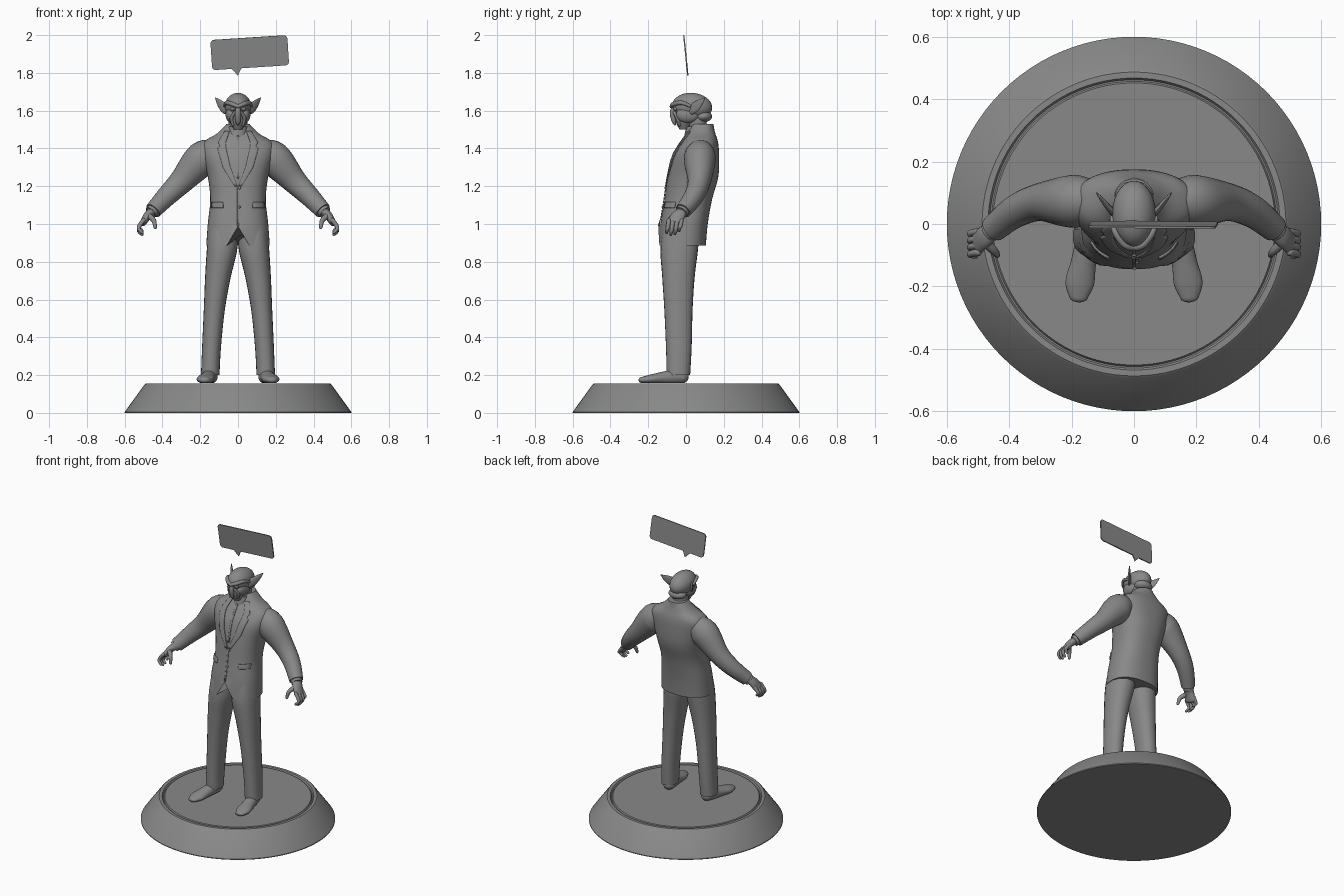
import bpy, bmesh, math
from mathutils import Vector, Matrix
from mathutils.bvhtree import BVHTree

if "Cube" in bpy.data.objects:
    bpy.data.objects.remove(bpy.data.objects["Cube"])

grey = bpy.data.materials.new("plain grey")
grey.use_nodes = True
tone = (.25, .25, .25, 1)
grey.diffuse_color = tone
grey.node_tree.nodes["Principled BSDF"].inputs["Base Color"].default_value = tone

X, Y, Z = Vector((1, 0, 0)), Vector((0, 1, 0)), Vector((0, 0, 1))


def finish(name, bm, mirror=False, angle=40):
    """Turn a bmesh into a smooth shaded object, optionally mirrored."""
    bmesh.ops.recalc_face_normals(bm, faces=bm.faces)
    mesh = bpy.data.meshes.new(name)
    bm.to_mesh(mesh)
    bm.free()
    obj = bpy.data.objects.new(name, mesh)
    bpy.context.collection.objects.link(obj)
    mesh.materials.append(grey)
    bpy.ops.object.select_all(action='DESELECT')
    obj.select_set(True)
    bpy.context.view_layer.objects.active = obj
    bpy.ops.object.shade_smooth_by_angle(angle=math.radians(angle))
    if mirror:
        obj.modifiers.new("other side", 'MIRROR')
    return obj


def resample(points, steps):
    """Smooth spline through points of any dimension."""
    p = [Vector(q) for q in points]
    p = [p[0]] + p + [p[-1]]
    out = []
    for a, b, c, d in zip(p, p[1:], p[2:], p[3:]):
        for i in range(steps):
            t = i / steps
            out.append(b + (c - a) * (t / 2) + (a * 2 - b * 5 + c * 4 - d) * (t * t / 2)
                       + (b * 3 - a - c * 3 + d) * (t ** 3 / 2))
    return out + [p[-1]]


def tube(name, points, side=X, axis=None, power=2, sides=24, steps=5,
         mirror=False, rounded=False, shape=None):
    """Loft through sections given as x, y, z, half width, half depth."""
    path = resample(points, steps)
    spots = [Vector(p[:3]) for p in path]
    frames = []
    for i, p in enumerate(path):
        t = axis or (spots[min(i + 1, len(path) - 1)] - spots[max(i - 1, 0)]).normalized()
        v = t.cross(side).normalized()
        frames.append((spots[i], v.cross(t), v, t, p[3], p[4]))
    if rounded:
        for end, sign in ((0, -1), (-1, 1)):
            c, u, v, t, a, b = frames[end]
            r = min(a, b) * sign
            caps = [(c + t * r * math.sin(k), u, v, t, a * math.cos(k), b * math.cos(k))
                    for k in (.5, 1, 1.4)]
            frames = caps[::-1] + frames if sign < 0 else frames + caps
    bm = bmesh.new()
    rings = []
    for c, u, v, t, a, b in frames:
        ring = []
        for k in range(sides):
            ang = math.tau * k / sides
            cu, cv = math.cos(ang), math.sin(ang)
            e = 2 / power
            ring.append(bm.verts.new(c + u * a * math.copysign(abs(cu) ** e, cu)
                                     + v * b * math.copysign(abs(cv) ** e, cv)))
        rings.append(ring)
    for r, s in zip(rings, rings[1:]):
        for k in range(sides):
            n = (k + 1) % sides
            bm.faces.new((r[k], r[n], s[n], s[k]))
    bm.faces.new(rings[0])
    bm.faces.new(rings[-1])
    if shape:
        for vert in bm.verts:
            shape(vert.co)
    return finish(name, bm, mirror)


def ball(name, centre, radii, mirror=False, tilt=0):
    bm = bmesh.new()
    bmesh.ops.create_uvsphere(bm, u_segments=28, v_segments=18, radius=1)
    bm.transform(Matrix.Translation(centre) @ Matrix.Rotation(tilt, 4, 'X')
                 @ Matrix.Diagonal((*radii, 1)))
    return finish(name, bm, mirror)


# Plinth with a shallow groove inside its rim
bm = bmesh.new()
profile = [(0, 0), (.6, 0), (.6, .005), (.495, .15), (.487, .156), (.468, .156),
           (.462, .147), (.457, .147), (.452, .155), (0, .155)]
verts = [bm.verts.new((r, 0, z)) for r, z in profile]
edges = [bm.edges.new(pair) for pair in zip(verts, verts[1:])]
bmesh.ops.spin(bm, geom=verts + edges, axis=Z, cent=(0, 0, 0), angle=math.tau, steps=96)
bmesh.ops.remove_doubles(bm, verts=bm.verts, dist=.0005)
finish("plinth", bm, angle=25)


# Jacket body, with the hem cut away at the front
def cutaway(co):
    if co.y < 0 and co.z < 1:
        co.z += .9 * (1 - co.z) * max(0, 1 - abs(co.x) / .06)


torso = tube("jacket_body", [
    (0, -.02, .885, .168, .125), (0, -.01, 1, .16, .125), (0, .012, 1.13, .147, .126),
    (0, .037, 1.25, .16, .134), (0, .052, 1.36, .188, .123), (0, .07, 1.43, .185, .1),
    (0, .08, 1.48, .11, .075), (0, .085, 1.53, .06, .055)],
    axis=Z, power=2.4, sides=64, shape=cutaway)
surface = BVHTree.FromPolygons([v.co for v in torso.data.vertices],
                               [p.vertices for p in torso.data.polygons])


def patch(name, rows, mirror=True, lift=.003, thick=.006, steps=5):
    """Cloth plate laid over the jacket front; rows are z, inner x, outer x."""
    bm = bmesh.new()
    grid = []
    for a, b in zip(rows, rows[1:]):
        for i in range(steps + 1):
            z, inner, outer = Vector(a).lerp(Vector(b), i / steps)
            line = []
            for k in range(6):
                x = inner + (outer - inner) * k / 5
                hit = surface.ray_cast(Vector((x, -1, z)), Y)[0]
                line.append(bm.verts.new((x, (hit.y if hit else 0) - lift, z)))
            grid.append(line)
    for r, s in zip(grid, grid[1:]):
        for k in range(5):
            bm.faces.new((r[k], r[k + 1], s[k + 1], s[k]))
    bmesh.ops.remove_doubles(bm, verts=bm.verts, dist=.0002)
    obj = finish(name, bm, mirror)
    solid = obj.modifiers.new("cloth", 'SOLIDIFY')
    solid.thickness, solid.offset = thick, 0
    return obj


# Jacket details
patch("lapel", [(1.49, .045, .07), (1.43, .066, .105), (1.41, .064, .092),
                (1.4, .063, .108), (1.3, .04, .08), (1.2, .003, .018)])
patch("pocket_flap", [(1.115, .08, .136), (1.085, .078, .138)], thick=.01)
patch("shirt_placket", [(1.47, -.006, .006), (1.24, -.006, .006)], mirror=False, thick=.004)
patch("front_edge", [(1.2, -.004, .006), (.99, -.004, .006)], mirror=False, thick=.004)
for z in (1.19, 1.09):
    y = surface.ray_cast(Vector((0, -1, z)), Y)[0].y
    ball("jacket_button", (.008, y - .003, z), (.007, .005, .007))

# Sleeves
front = -Y
tube("sleeve", [(.12, .085, 1.375, .06, .07), (.19, .073, 1.345, .085, .092),
                (.3, .07, 1.225, .061, .066), (.38, .04, 1.145, .052, .054),
                (.45, -.015, 1.07, .043, .044)], side=Y, mirror=True)
tube("shirt_cuff", [(.43, 0, 1.09, .036, .036), (.462, -.025, 1.06, .034, .034)],
     side=Y, mirror=True)

# Hands with curled fingers
tube("palm", [(.455, -.02, 1.065, .03, .024), (.478, -.04, 1.045, .036, .022),
              (.5, -.057, 1.01, .04, .018)], side=Y, mirror=True, rounded=True)
for i, finger in enumerate(("little", "ring", "middle", "index")):
    y = -.025 - .022 * i
    drop = (.02, .004, 0, .01)[i]
    tube(finger + "_finger", [(.5, y, 1.02, .012, .012), (.522, y - .004, .99, .011, .011),
                              (.524, y - .008, .962 + drop, .01, .01),
                              (.508, y - .012, .945 + drop, .008, .008)],
         side=Y, sides=12, mirror=True, rounded=True)
tube("thumb", [(.475, -.06, 1.045, .016, .016), (.447, -.088, 1.02, .013, .013),
               (.438, -.1, .982, .009, .009)], side=Y, sides=12, mirror=True, rounded=True)

# Trousers and shoes
tube("trouser_leg", [(.08, -.02, 1.02, .07, .09), (.083, -.035, .88, .081, .1),
                     (.106, -.04, .72, .068, .086), (.125, -.04, .55, .056, .075),
                     (.14, -.038, .35, .05, .068), (.147, -.04, .2, .049, .062)],
     axis=Z, power=2.2, mirror=True)


def flat_sole(co):
    co.z = max(co.z, .157)


tube("shoe", [(.142, -.02, .19, .035, .034), (.152, -.07, .19, .038, .038),
              (.163, -.13, .184, .041, .032), (.174, -.19, .178, .046, .024),
              (.178, -.235, .174, .03, .016)],
     mirror=True, rounded=True, shape=flat_sole)

# Neck and collars
tube("neck", [(0, .075, 1.46, .052, .05), (0, .05, 1.58, .048, .05)], axis=Z)
tube("shirt_collar", [(0, .055, 1.46, .06, .065), (0, .058, 1.515, .053, .058)], axis=Z)
tube("jacket_collar", [(0, .085, 1.46, .09, .07), (0, .088, 1.5, .074, .062),
                       (0, .09, 1.53, .062, .055)], axis=Z)

# Head: skull, jowls, brow, muzzle and jaw
ball("skull", (0, .033, 1.622), (.07, .106, .072), tilt=-.1)
ball("jowl", (.036, .01, 1.58), (.03, .062, .045), mirror=True)
ball("nape_roll", (0, .09, 1.57), (.06, .048, .032))
tube("brow_ridge", [(0, -.074, 1.622, .01, .013), (.03, -.066, 1.634, .012, .012),
                    (.06, -.025, 1.642, .011, .011), (.068, .02, 1.625, .008, .01)],
     side=Z, sides=14, mirror=True, rounded=True)
ball("eye", (.028, -.056, 1.61), (.013, .011, .01), mirror=True)
tube("hooked_nose", [(0, -.055, 1.625, .012, .014), (0, -.07, 1.59, .015, .016),
                     (0, -.064, 1.545, .014, .012), (0, -.058, 1.528, .007, .006)],
     sides=16, rounded=True)
tube("jaw", [(0, 0, 1.58, .052, .058), (0, -.008, 1.54, .042, .046),
             (0, -.01, 1.5, .022, .024)], axis=Z, rounded=True)
tube("cheek_fold", [(.018, -.062, 1.59, .008, .008), (.034, -.045, 1.56, .01, .01),
                    (.026, -.035, 1.525, .008, .008)], sides=12, mirror=True, rounded=True)

# Long pointed ears
tube("pointed_ear", [(.05, .02, 1.595, .02, .012), (.075, .045, 1.615, .028, .01),
                     (.1, .075, 1.643, .019, .007), (.12, .1, 1.668, .002, .002)],
     side=Z, sides=16, mirror=True)

# Floating speech bubble: rounded panel with a pointed tail
bm = bmesh.new()
w, h, r = .204, .08, .02
outline = []
for quarter, (sx, sz) in enumerate(((1, 1), (-1, 1), (-1, -1), (1, -1))):
    for k in range(6):
        a = math.pi / 2 * (quarter + k / 5)
        outline.append((sx * (w - r) + r * math.cos(a), sz * (h - r) + r * math.sin(a)))
    if quarter == 2:
        outline += [(-.102, -h), (-.07, -h - .037), (-.05, -h)]
panel = bm.faces.new([bm.verts.new((x, 0, z)) for x, z in outline])
block = bmesh.ops.extrude_face_region(bm, geom=[panel])["geom"]
bmesh.ops.translate(bm, vec=Y * .007,
                    verts=[v for v in block if isinstance(v, bmesh.types.BMVert)])
bm.transform(Matrix.Translation((.062, -.006, 1.907)) @ Matrix.Rotation(.1, 4, 'X')
             @ Matrix.Rotation(-.065, 4, 'Y'))
finish("speech_bubble", bm)
